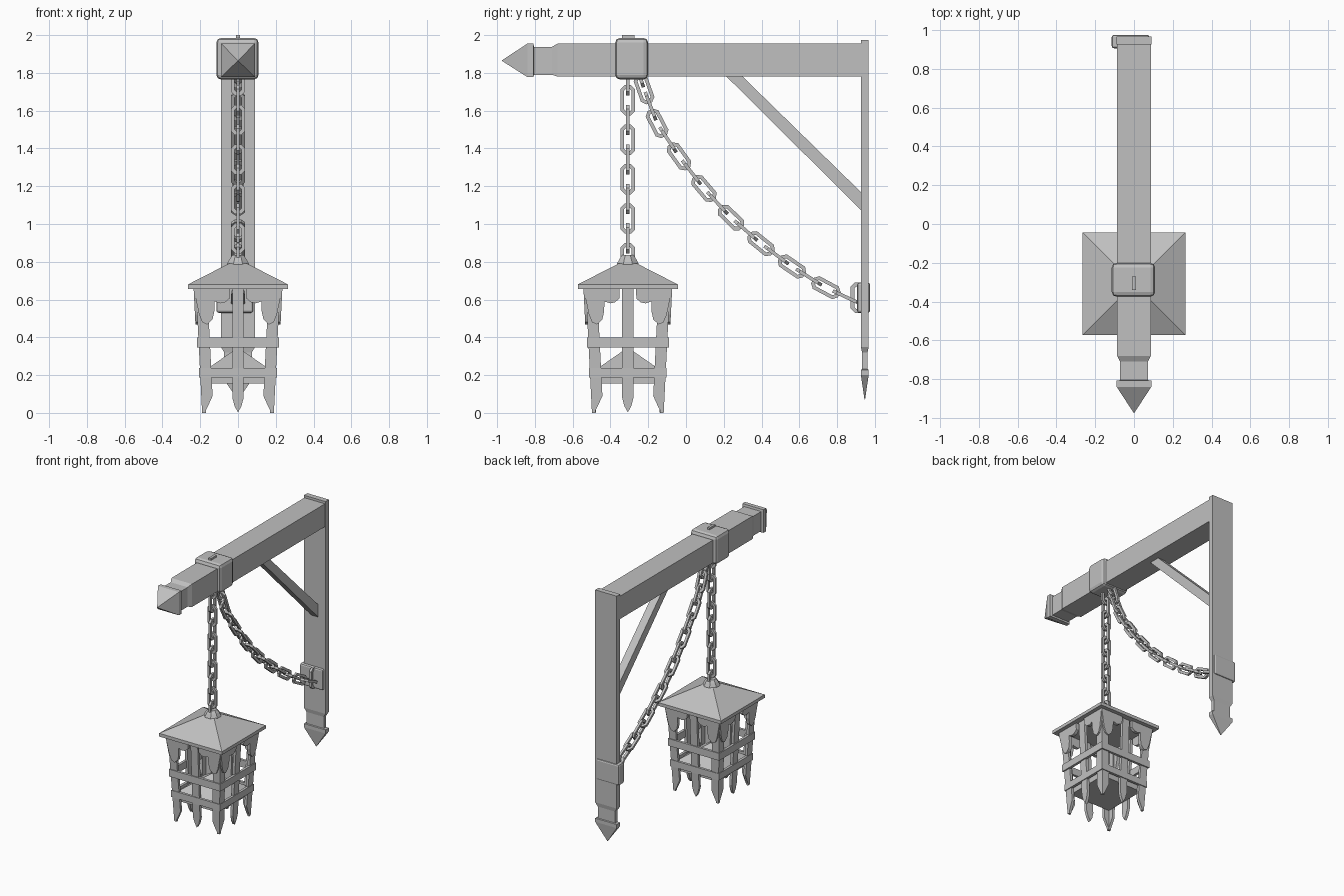
import bpy, bmesh, math
from mathutils import Vector

if "Cube" in bpy.data.objects:
    bpy.data.objects.remove(bpy.data.objects["Cube"])

iron = bpy.data.materials.new("plain_grey")
iron.diffuse_color = (0.53, 0.53, 0.53, 1)
iron.use_nodes = True
iron.node_tree.nodes["Principled BSDF"].inputs["Base Color"].default_value = iron.diffuse_color
CY = -0.308  # lantern and hanging chain axis


def make(name, bm, bevel=0):
    bmesh.ops.recalc_face_normals(bm, faces=bm.faces)
    me = bpy.data.meshes.new(name)
    bm.to_mesh(me)
    bm.free()
    me.materials.append(iron)
    ob = bpy.data.objects.new(name, me)
    bpy.context.collection.objects.link(ob)
    if bevel:
        m = ob.modifiers.new("bevel", 'BEVEL')
        m.width, m.segments = bevel, 2
    return ob


def loft(bm, rings):
    """Skin a list of equal-length point rings and cap both ends."""
    vs = [[bm.verts.new(p) for p in r] for r in rings]
    n = len(vs[0])
    for a, b in zip(vs, vs[1:]):
        for i in range(n):
            bm.faces.new((a[i], a[(i + 1) % n], b[(i + 1) % n], b[i]))
    bm.faces.new(vs[0])
    bm.faces.new(vs[-1])


def box(bm, x0, x1, y0, y1, z0, z1):
    loft(bm, [[(x0, y0, z), (x1, y0, z), (x1, y1, z), (x0, y1, z)] for z in (z0, z1)])


def square_z(r, z):
    return [(sx * r, CY + sy * r, z) for sx, sy in ((-1, -1), (1, -1), (1, 1), (-1, 1))]


# main beam with neck and pointed end
def beam_ring(y, hx, z0, z1):
    return [(-hx, y, z0), (hx, y, z0), (hx, y, z1), (-hx, y, z1)]

bm = bmesh.new()
loft(bm, [beam_ring(0.93, .087, 1.78, 1.955), beam_ring(-.68, .087, 1.78, 1.955),
          beam_ring(-.71, .072, 1.79, 1.938), beam_ring(-.805, .072, 1.79, 1.938),
          beam_ring(-.808, .089, 1.778, 1.955), beam_ring(-.84, .089, 1.778, 1.955),
          beam_ring(-.975, .001, 1.864, 1.866)])
make("beam", bm)

# upright wall post with pointed foot
def post_ring(z, hx, y0, y1):
    return [(-hx, y0, z), (hx, y0, z), (hx, y1, z), (-hx, y1, z)]

bm = bmesh.new()
loft(bm, [post_ring(1.973, .091, .926, .967), post_ring(.35, .091, .926, .967),
          post_ring(.32, .073, .932, .961), post_ring(.232, .073, .932, .961),
          post_ring(.228, .091, .926, .967), post_ring(.2, .091, .926, .967),
          post_ring(.07, .001, .945, .948)])
make("wall_post", bm)

# diagonal brace
bm = bmesh.new()
loft(bm, [[(x, .21, 1.785), (x, .295, 1.785), (x, .93, 1.165), (x, .93, 1.07)] for x in (-.03, .03)])
make("brace", bm)

# beam collar and its pin
bm = bmesh.new()
box(bm, -.115, .109, -.375, -.2, 1.765, 1.985)
make("beam_collar", bm, .025)
bm = bmesh.new()
box(bm, -.01, .01, -.34, -.272, 1.96, 2.0)
make("collar_pin", bm)

# chain anchor plate on the post
bm = bmesh.new()
box(bm, -.115, .08, .906, .975, .53, .69)
make("anchor_plate", bm, .012)


# chains: eight-cornered links alternately turned by a quarter
def octagon(l, w, c):
    return [(l, w - c), (l - c, w), (c - l, w), (-l, w - c),
            (-l, c - w), (c - l, -w), (l - c, -w), (l, c - w)]


def link(bm, centre, along, flat):
    t = Vector(along).normalized()
    n = t.cross(Vector((1, 0, 0)))
    b = Vector((1, 0, 0))
    if not flat:
        n, b = b, n
    c = Vector(centre)
    loops = []
    for shape, h in ((octagon(.08, .038, .022), .009), (octagon(.08, .038, .022), -.009),
                     (octagon(.06, .019, .01), -.009), (octagon(.06, .019, .01), .009)):
        loops.append([bm.verts.new(c + t * u + n * v + b * h) for u, v in shape])
    for k in range(4):
        p, q = loops[k], loops[(k + 1) % 4]
        for i in range(8):
            j = (i + 1) % 8
            bm.faces.new((p[i], p[j], q[j], q[i]))


bm = bmesh.new()
for i in range(10):
    link(bm, (0, CY, 1.76 - .1045 * i), (0, 0, 1), i % 2 == 1)
make("hanging_chain", bm)

flat_links = [(-.222, 1.714), (-.153, 1.533), (-.037, 1.358), (.095, 1.188),
              (.238, 1.034), (.397, .896), (.561, .775), (.74, .663)]
pts = [(-.25, 1.80)]
for a, b in zip(flat_links, flat_links[1:]):
    pts += [a, ((a[0] + b[0]) / 2, (a[1] + b[1]) / 2)]
pts += [flat_links[-1], (.85, .612)]
bm = bmesh.new()
for i, p in enumerate(pts):
    a, b = pts[max(i - 1, 0)], pts[min(i + 1, len(pts) - 1)]
    link(bm, (0, p[0], p[1]), (0, b[0] - a[0], b[1] - a[1]), i % 2 == 1)
link(bm, (0, .91, .61), (0, 0, 1), True)
make("draped_chain", bm)

# lantern roof and finial
bm = bmesh.new()
loft(bm, [square_z(.265, .655), square_z(.265, .68), square_z(.05, .79)])
make("lantern_roof", bm)
bm = bmesh.new()
loft(bm, [[(r * math.cos(math.pi * (i + .5) / 4), CY + r * math.sin(math.pi * (i + .5) / 4), z)
           for i in range(8)] for r, z in ((.062, .765), (.062, .79), (.048, .815), (.032, .835))])
make("roof_finial", bm)

# lantern floor with raised pyramid
bm = bmesh.new()
loft(bm, [square_z(.175, .155), square_z(.175, .225), square_z(.002, .345)])
make("lantern_floor", bm)


# cage: flat boards following the four tapering sides
def reach(z):
    return .19 + .05 * z


def on_side(k, u, d, z):
    c, s = ((1, 0), (0, 1), (-1, 0), (0, -1))[k]
    return (u * c + d * s, CY + u * s - d * c, z)


def board(bm, k, outline, outer, inner):
    """outline: (u, z) points; outer/inner: offsets from the side plane."""
    loft(bm, [[on_side(k, u, reach(z) + o, z) for u, z in outline] for o in (outer, inner)])


corner = [(0, .66), (.06, .66), (.06, .09), (.035, .04), (.012, 0), (0, 0)]
curl = [(-.012, .66), (.18, .66), (.175, .605), (.15, .585), (.125, .58), (.095, .59),
        (.092, .54), (.08, .495), (.05, .468), (.025, .48), (.01, .52)]
middle = [(-.03, .66), (.03, .66), (.03, .08), (.018, .035), (0, .003), (-.018, .035), (-.03, .08)]
cm, mm, gm = bmesh.new(), bmesh.new(), bmesh.new()
for k in range(4):
    board(mm, k, middle, 0, -.022)
    for s in (-1, 1):
        board(cm, k, [(s * (reach(z) - a), z) for a, z in corner], 0, -.02)
        board(gm, k, [(s * (reach(z) - a), z) for a, z in curl], .012, -.012)
make("corner_posts", cm)
make("middle_bars", mm)
make("curled_brackets", gm)

# horizontal bands around the cage
bm = bmesh.new()
for h, z0, z1 in ((.217, .345, .4), (.206, .187, .238)):
    for k in range(4):
        loft(bm, [[on_side(k, -h, h, z), on_side(k, h, h, z),
                   on_side(k, h - .02, h - .02, z), on_side(k, .02 - h, h - .02, z)] for z in (z0, z1)])
make("cage_bands", bm)
